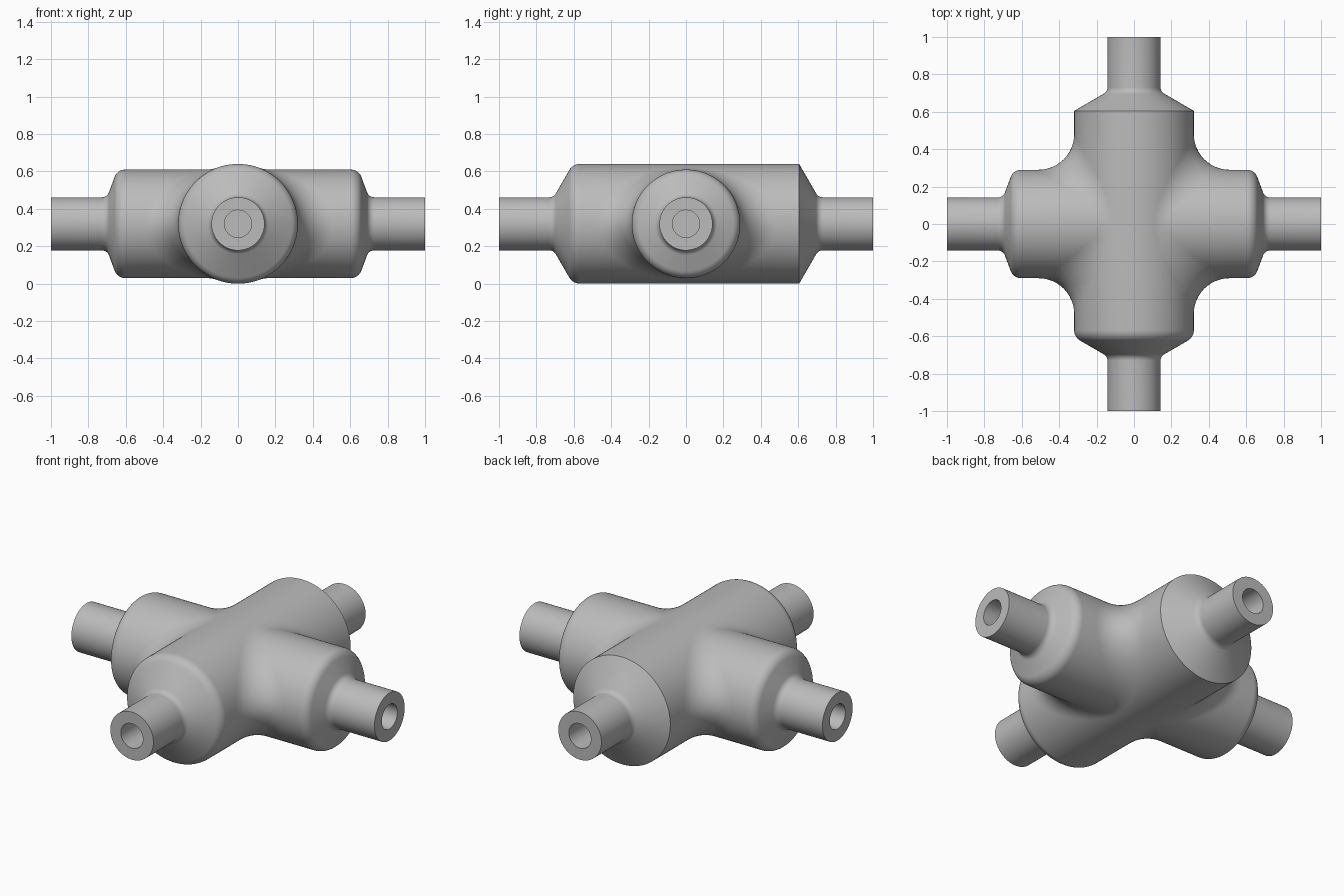
import bpy, bmesh, math
from mathutils import Vector

if "Cube" in bpy.data.objects:
    bpy.data.objects.remove(bpy.data.objects["Cube"], do_unlink=True)

R1, R2 = 0.32, 0.29        # main barrel (along y) and side arms (along x)
FILLET = 0.19              # blend radius where the arms meet the barrel
A, B = R1 + FILLET, R2 + FILLET
STUB, BORE, DEPTH = 0.142, 0.073, 0.30
HALF, GAP, ARC = 64, 14, 12


def rounded(points, steps=8):
    """Profile of (distance, radius, corner rounding) with its corners rounded."""
    out = []
    for i, (d, r, rad) in enumerate(points):
        p = Vector((d, r))
        if rad == 0:
            out.append(p)
            continue
        a = (Vector(points[i - 1][:2]) - p).normalized()
        b = (Vector(points[i + 1][:2]) - p).normalized()
        half = a.angle(b) / 2
        c = p + (a + b).normalized() * rad / math.sin(half)
        u = p + a * rad / math.tan(half) - c
        v = p + b * rad / math.tan(half) - c
        out += [c + u.normalized().slerp(v.normalized(), k / steps) * rad
                for k in range(steps + 1)]
    return out


def end_profile(shoulder, radius, neck, shoulder_round, neck_round):
    """Shoulder, cone, stub and blind bore."""
    return rounded([(0.5, radius, 0), (shoulder, radius, shoulder_round),
                    (neck, STUB, neck_round), (1, STUB, 0),
                    (1, BORE, 0), (1 - DEPTH, BORE, 0)])[1:]


def skin(bm, rings):
    """Join closed rings with quads and cap the last one."""
    rows = [[bm.verts.new(p) for p in ring] for ring in rings]
    n = len(rows[0])
    for lo, hi in zip(rows, rows[1:]):
        for i in range(n):
            j = (i + 1) % n
            bm.faces.new((lo[i], lo[j], hi[j], hi[i]))
    bm.faces.new(rows[-1])


def barrel_half(bm, side, profile):
    # Columns follow the blend edge on each flank, evenly spaced over top and bottom
    ts = [-math.pi / 2 + math.pi * i / HALF for i in range(HALF + 1)]
    flank = [(math.asin(B / A * math.sin(t)), B * math.cos(t)) for t in ts]
    top = flank[-1][0]
    gap = [(top + (math.pi - 2 * top) * k / (GAP + 1), 0) for k in range(1, GAP + 1)]
    cols = flank + gap
    cols += [(a + math.pi, y) for a, y in cols]

    def ring(r, d=None):
        return [Vector((r * math.cos(a), side * (y if d is None else d), r * math.sin(a)))
                for a, y in cols]
    skin(bm, [ring(R1)] + [ring(p.y, p.x) for p in profile])


def side_arm(bm, side, profile):
    # Blend made of arcs around the path of a ball rolling along both cylinders
    n = 2 * HALF
    ts = [-math.pi / 2 + 2 * math.pi * i / n for i in range(n)]
    rings = [[] for _ in range(ARC + 1)]
    for t in ts:
        y, z = B * math.cos(t), B * math.sin(t)
        x = math.sqrt(A * A - z * z)
        c = Vector((x, y, z))
        u = Vector((x * R1 / A, y, z * R1 / A)) - c
        v = Vector((x, y * R2 / B, z * R2 / B)) - c
        ang = u.angle(v)
        for k in range(ARC + 1):
            f = k / ARC
            p = c + (u * math.sin((1 - f) * ang) + v * math.sin(f * ang)) / math.sin(ang)
            rings[k].append(Vector((side * p.x, p.y, p.z)))
    for p in profile:
        rings.append([Vector((side * p.x, p.y * math.cos(t), p.y * math.sin(t))) for t in ts])
    skin(bm, rings)


# Cross-shaped body: barrel with a rounded front and a sharp back shoulder, two arms
bm = bmesh.new()
barrel_half(bm, -1, end_profile(0.605, R1, 0.708, 0.065, 0.04))
barrel_half(bm, 1, end_profile(0.605, R1, 0.708, 0, 0.04))
for s in (-1, 1):
    side_arm(bm, s, end_profile(0.645, R2, 0.70, 0.06, 0.04))
bmesh.ops.remove_doubles(bm, verts=bm.verts, dist=1e-5)
bmesh.ops.recalc_face_normals(bm, faces=bm.faces)
bmesh.ops.translate(bm, verts=bm.verts, vec=(0, 0, R1))

mesh = bpy.data.meshes.new("cross_fitting")
bm.to_mesh(mesh)
bm.free()
body = bpy.data.objects.new("cross_fitting", mesh)
bpy.context.collection.objects.link(body)

# Plain grey metal
mat = bpy.data.materials.new("plain_grey")
mat.use_nodes = True
grey = (0.5, 0.5, 0.5, 1)
mat.diffuse_color = grey
next(n for n in mat.node_tree.nodes if n.type == "BSDF_PRINCIPLED").inputs["Base Color"].default_value = grey
mesh.materials.append(mat)

bpy.ops.object.select_all(action="DESELECT")
body.select_set(True)
bpy.context.view_layer.objects.active = body
bpy.ops.object.shade_smooth_by_angle(angle=math.radians(30))
